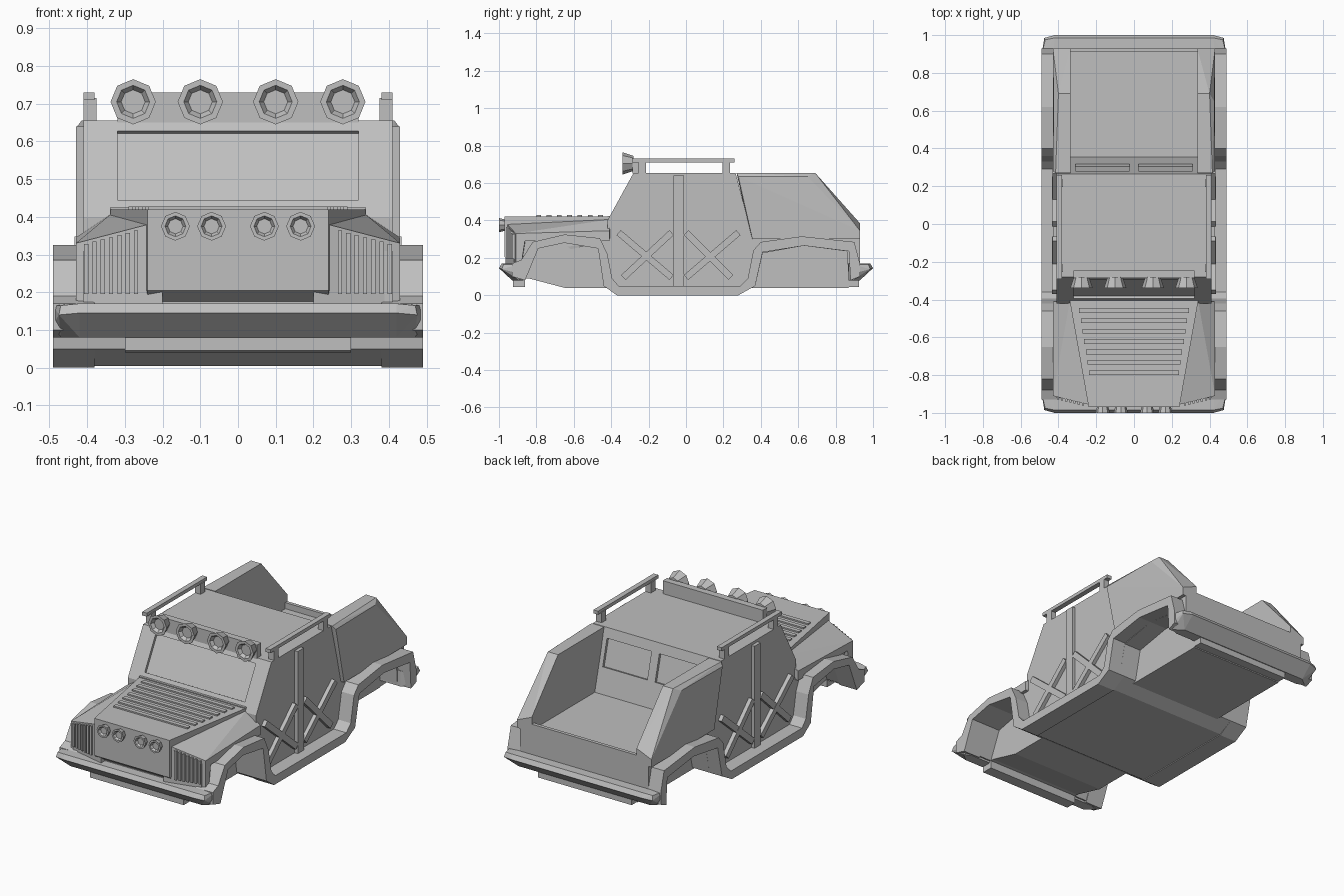
import bpy, bmesh, math
from mathutils import Vector, Matrix

if "Cube" in bpy.data.objects:
    bpy.data.objects.remove(bpy.data.objects["Cube"])

grey = bpy.data.materials.new("body_grey")
grey.diffuse_color = (0.52, 0.52, 0.52, 1)
grey.use_nodes = True
grey.node_tree.nodes["Principled BSDF"].inputs["Base Color"].default_value = grey.diffuse_color


def finish(name, bm, mirror=False):
    bmesh.ops.recalc_face_normals(bm, faces=bm.faces)
    me = bpy.data.meshes.new(name)
    bm.to_mesh(me)
    bm.free()
    me.materials.append(grey)
    ob = bpy.data.objects.new(name, me)
    bpy.context.collection.objects.link(ob)
    if mirror:
        ob.modifiers.new("mirror", 'MIRROR')
    return ob


def hull(name, pts, mirror=False, sym=False):
    """Convex solid around points; sym adds the points mirrored in x."""
    bm = bmesh.new()
    for p in list(pts) + ([(-x, y, z) for x, y, z in pts] if sym else []):
        bm.verts.new(p)
    r = bmesh.ops.convex_hull(bm, input=bm.verts)
    junk = [g for g in r["geom_interior"] + r["geom_unused"] if isinstance(g, bmesh.types.BMVert)]
    bmesh.ops.delete(bm, geom=list(set(junk)), context='VERTS')
    bmesh.ops.dissolve_limit(bm, angle_limit=0.01, verts=bm.verts, edges=bm.edges)
    return finish(name, bm, mirror)


def box(name, x, y, z, mirror=False):
    return hull(name, [(a, b, c) for a in x for b in y for c in z], mirror)


def prism(name, yz, x0, x1, mirror=False, rim=0):
    """Side profile extruded along x; rim > 0 leaves only a frame of that width."""
    bm = bmesh.new()
    f = bm.faces.new([bm.verts.new((x0, y, z)) for y, z in yz])
    if rim:
        bmesh.ops.inset_region(bm, faces=[f], thickness=rim, use_even_offset=True)
        bmesh.ops.delete(bm, geom=[f], context='FACES_ONLY')
    r = bmesh.ops.extrude_face_region(bm, geom=bm.faces[:], use_keep_orig=True)
    vs = [g for g in r["geom"] if isinstance(g, bmesh.types.BMVert)]
    bmesh.ops.translate(bm, verts=vs, vec=(x1 - x0, 0, 0))
    return finish(name, bm, mirror)


def bar(name, a, b, w, x0, x1):
    """Flat brace between two (y, z) points on both sides of the car."""
    a, b = Vector(a), Vector(b)
    n = (b - a).orthogonal().normalized() * w / 2
    prism(name, [a + n, b + n, b - n, a - n], x0, x1, True)


def lamp(name, x, y, z, r_front, r_back, depth):
    bm = bmesh.new()
    bmesh.ops.create_cone(bm, cap_ends=True, segments=8, radius1=r_back, radius2=r_front, depth=depth)
    front = max(bm.faces, key=lambda f: f.calc_center_median().z)
    bmesh.ops.inset_region(bm, faces=[front], thickness=r_front * 0.27)
    bmesh.ops.inset_region(bm, faces=[front], thickness=r_front * 0.2, depth=-depth * 0.3)
    bmesh.ops.transform(bm, verts=bm.verts, matrix=Matrix.Translation((x, y, z)) @ Matrix.Rotation(math.pi / 2, 4, 'X'))
    finish(name, bm, True)


# lower body with wheel arches, and narrow chassis between the wheels
prism("lower_body", [(-.92, .31), (.93, .31), (.93, .12), (.87, .09), (.86, .235), (.63, .265), (.41, .225),
                     (.37, .05), (.28, .005), (-.37, .005), (-.44, .05), (-.47, .25), (-.65, .28),
                     (-.79, .25), (-.86, .09), (-.92, .1)], -.41, .41)
prism("chassis", [(-.93, .09), (-.84, .09), (-.65, .04), (.87, .04), (.9, .1), (.9, .3), (-.93, .3)], -.3, .3)

# flares running over both arches and along the sill
prism("arch_flare_and_sill", [
    (-.93, .17), (-.88, .19), (-.82, .285), (-.65, .325), (-.46, .305), (-.42, .22), (-.395, .09), (-.36, .05),
    (.29, .05), (.33, .09), (.36, .24), (.4, .285), (.62, .315), (.9, .285), (.93, .17),
    (.93, .1), (.88, .08), (.87, .235), (.63, .265), (.41, .23), (.37, .05), (.28, 0),
    (-.37, 0), (-.44, .05), (-.47, .25), (-.65, .28), (-.79, .25), (-.86, .08), (-.93, .1)], .38, .49, True)

# bumpers
for name, s in (("front_bumper", -1), ("rear_bumper", 1)):
    hull(name, [(.42, s * .985, .17), (.47, s * .975, .165), (.49, s * .89, .165), (.43, s * .87, .17),
                (.42, s, .145), (.475, s * .985, .14), (.49, s * .89, .115),
                (.42, s * .93, .08), (.47, s * .89, .08), (.43, s * .87, .08)], sym=True)
    box(name + "_lower_block", (-.3, .3), (s * .86, s * .925), (.045, .1))

# hood, grille block and fenders
hull("hood", [(.24, -.97, .42), (.24, -.97, .205), (.24, -.93, .175), (.345, -.38, .42), (.345, -.38, .3)], sym=True)
hull("fender", [(.2, -.965, .39), (.2, -.965, .29), (.43, -.91, .33), (.43, -.91, .29), (.3, -.39, .405),
                (.34, -.41, .405), (.43, -.41, .345), (.43, -.41, .29), (.3, -.41, .29)], True)
hull("front_corner", [(.2, -.965, .3), (.2, -.965, .17), (.43, -.91, .3), (.43, -.91, .17),
                      (.43, -.86, .3), (.43, -.88, .17), (.2, -.86, .17), (.2, -.86, .3)], True)
for i in range(7):
    x = .265 + i * .022
    y = -.965 + (x - .2) * .24
    box("headlight_slat", (x, x + .011), (y - .012, y + .03), (.195, .365 - (x - .26) * .27), True)
for i in range(7):
    y = -.8 + i * .055
    w = .21 + (y + .97) * .16
    box("hood_louvre", (-w, w), (y, y + .025), (.41, .428))

# cab with recessed windshield and rear windows
cab_side = [(-.36, .02), (-.42, .3), (-.42, .4), (-.28, .655), (.265, .655), (.355, .31), (.285, .02)]
cab = prism("cab", cab_side, -.41, .41)


def cut(name, xs, low, high, normal):
    c = hull(name, [(x, y + normal[0] * d, z + normal[1] * d) for x in xs for y, z in (low, high) for d in (-.015, .03)])
    c.hide_render = True
    c.hide_set(True)
    m = cab.modifiers.new(name, 'BOOLEAN')
    m.operation, m.object, m.solver = 'DIFFERENCE', c, 'EXACT'


cut("windshield_cutter", (-.32, .32), (-.395, .445), (-.295, .628), (-.876, .481))
for s in (-1, 1):
    cut("rear_window_cutter", (s * .025, s * .31), (.3185, .45), (.279, .6), (.968, .25))
prism("cab_side_frame", cab_side, .39, .43, True, rim=.035)
box("centre_pillar", (.39, .43), (-.068, -.012), (.05, .64), True)
box("cowl", (-.34, .34), (-.42, -.37), (.4, .425))

# doors: window frame, lower frame and cross brace
doors = {"front": ([(-.36, .335), (-.25, .62), (-.077, .62), (-.077, .335)],
                   [(-.36, .335), (-.077, .335), (-.077, .095), (-.335, .095)]),
         "rear": ([(0, .335), (0, .62), (.21, .62), (.28, .335)],
                  [(0, .335), (.28, .335), (.24, .095), (0, .095)])}
for n, (win, low) in doors.items():
    prism(n + "_door_window_frame", win, .39, .44, True, rim=.024)
    prism(n + "_door_lower_frame", low, .39, .44, True, rim=.026)
    bar(n + "_door_brace", low[0], low[2], .035, .39, .433)
    bar(n + "_door_brace", low[1], low[3], .035, .39, .432)

# cargo bed walls and tailgate
hull("bed_wall", [(.335, .27, .655), (.335, .69, .655), (.335, .93, .385), (.335, .93, .3), (.335, .35, .3),
                  (.415, .27, .655), (.43, .28, .635), (.43, .355, .34), (.43, .355, .3), (.4, .69, .655),
                  (.425, .65, .635), (.43, .93, .345), (.43, .93, .3)], True)
box("tailgate", (-.34, .34), (.91, .93), (.3, .345))

# roof rails and light bar
box("roof_rail", (.38, .41), (-.29, .26), (.71, .73), True)
for y in (-.235, .215):
    box("rail_post", (.375, .41), (y - .02, y + .02), (.64, .715), True)
box("light_bar", (-.32, .32), (-.285, -.245), (.65, .73))
for x in (.1, .278):
    lamp("roof_lamp", x, -.31, .705, .06, .04, .06)
for x in (.07, .166):
    lamp("grille_lamp", x, -.98, .375, .038, .028, .04)
